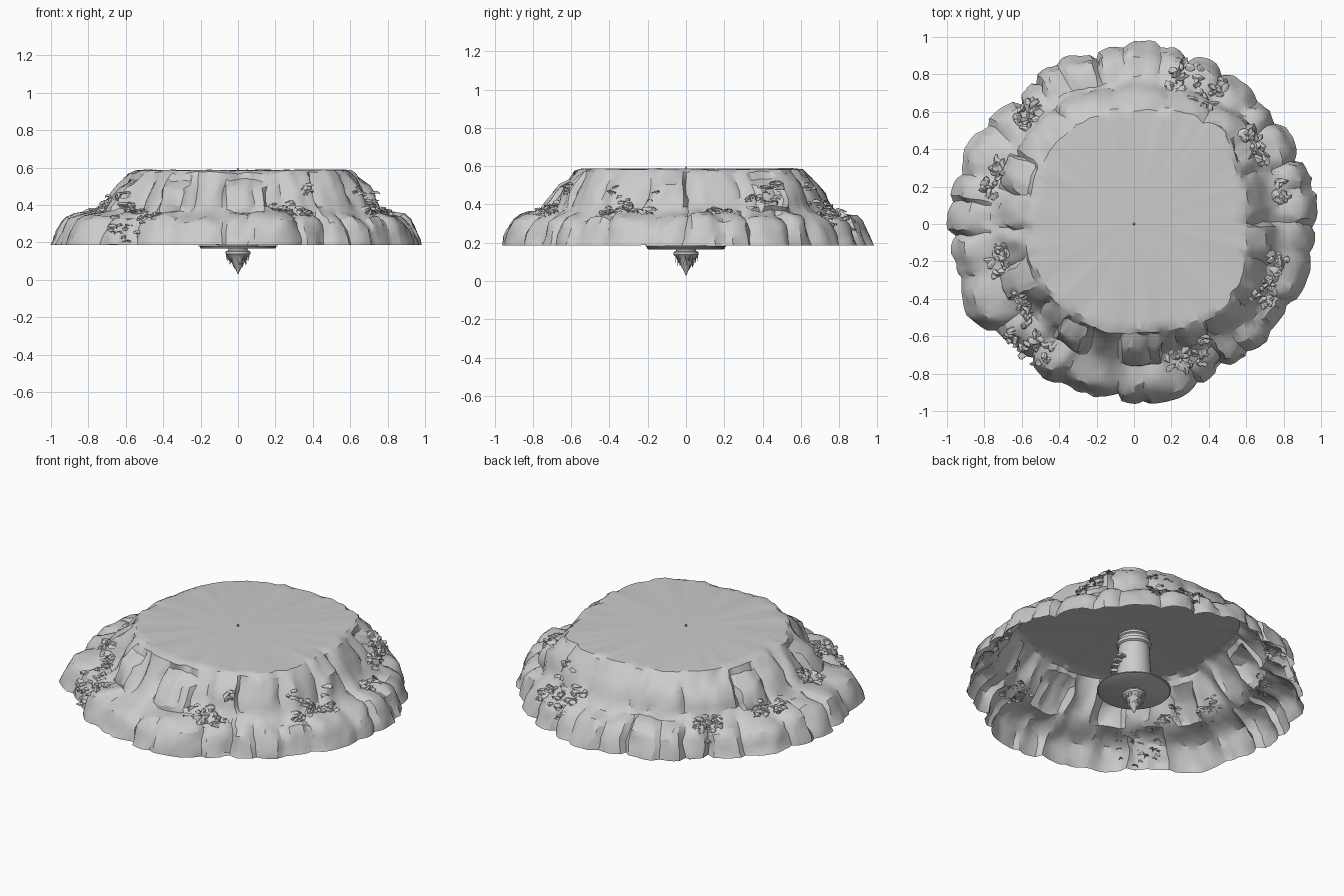
import bpy, bmesh, math, random
from mathutils import Vector, Matrix, noise
from mathutils.bvhtree import BVHTree

if "Cube" in bpy.data.objects:
    bpy.data.objects.remove(bpy.data.objects["Cube"])

random.seed(7)
TAU = math.tau


def finish(bm, name, angle=35):
    me = bpy.data.meshes.new(name)
    bm.to_mesh(me)
    bm.free()
    me.shade_smooth()
    me.set_sharp_from_angle(angle=math.radians(angle))
    ob = bpy.data.objects.new(name, me)
    bpy.context.collection.objects.link(ob)
    return ob


def loft(bm, rings, caps=False):
    """Skin a list of closed rings of points."""
    vs = [[bm.verts.new(p) for p in r] for r in rings]
    n = len(vs[0])
    for a, b in zip(vs, vs[1:]):
        for i in range(n):
            j = (i + 1) % n
            bm.faces.new((a[i], a[j], b[j], b[i]))
    if caps:
        bm.faces.new(vs[0][::-1])
        bm.faces.new(vs[-1])
    return vs


def lathe(name, profile, n=32):
    bm = bmesh.new()
    loft(bm, [[(r * math.cos(TAU * i / n), r * math.sin(TAU * i / n), z)
               for i in range(n)] for r, z in profile], True)
    return finish(bm, name)


def around(table, a):
    """Value of a table of evenly spaced angles, interpolated."""
    t = (a / TAU % 1) * len(table)
    i = int(t) % len(table)
    f = t - int(t)
    return table[i] * (1 - f) + table[(i + 1) % len(table)] * f


# Outline of the foot and of the plateau rim, every 15 degrees from +x
foot = [.97, .97, .96, .94, .94, .95, .96, .92, .95, .91, .97, .97,
        .98, .98, 1.0, .90, .93, .92, .94, .95, .89, .93, .95, .95]
rim = [.59, .60, .63, .68, .66, .62, .60, .60, .61, .60, .57, .56,
       .56, .56, .57, .57, .58, .58, .56, .58, .61, .66, .66, .61]


def make_blocks(count):
    """Rock columns: start angle, width, random offsets."""
    w = [random.uniform(.6, 1.5) for _ in range(count)]
    k = TAU / sum(w)
    out, a = [], 0
    for x in w:
        out.append((a, x * k, random.uniform(-1, 1), random.uniform(-1, 1)))
        a += x * k
    return out


lower, upper = make_blocks(29), make_blocks(19)
# Columns broken off below the rim: middle and half width in degrees
steps = [(272, 9), (158, 7), (35, 6), (205, 6), (240, 5)]


def block_at(blocks, a):
    for s, w, p, q in blocks:
        if s <= a < s + w:
            return abs(2 * (a - s) / w - 1) ** 4, p, q
    return 1, 0, 0


# Cliff: (share of the way from rim to foot, height, tier)
profile = [(1.0, .186, 0), (.97, .215, 0), (.93, .25, 0), (.89, .285, 0), (.84, .317, 0),
           (.75, .340, 0), (.62, .352, 0), (.50, .365, 1), (.41, .39, 1), (.35, .425, 1),
           (.29, .465, 1), (.22, .505, 1), (.13, .54, 1), (.06, .567, 1), (0, .584, 2), (-.12, .586, 2)]


def cliff_point(a, f, z, tier):
    ro, ri = around(foot, a), around(rim, a)
    lc, lp, lq = block_at(lower, a)
    uc, up, uq = block_at(upper, a)
    r = ri + (ro - ri) * f
    if tier == 0:
        r += .016 * lp - .036 * lc + .012
        if f < .99:
            z += .012 * lq - .016 * lc * (f < .9)
    elif tier == 1:
        bulge = math.sin(min(1, max(0, (z - .35) / .23)) * math.pi)
        r += bulge * (.026 * up - .03 * uc + .012)
        if any(abs(math.degrees(a) - m) < w for m, w in steps) and .38 < z < .55:
            r += .035 * (z < .52) - .012 * (z > .52)
            z -= .012 * (z > .5)
    else:
        r += .010 * up - .018 * uc
    p = Vector((r * math.cos(a), r * math.sin(a), z))
    n = noise.noise_vector(p * 7) * .018 + noise.noise_vector(p * 17) * .012
    if tier == 2:
        n.z *= .25
    if f == 1.0:
        n.z *= .1
    return p + n


N = 200
bm = bmesh.new()
rows = loft(bm, [[cliff_point(TAU * i / N, *s) for i in range(N)] for s in profile])
centre = bm.verts.new((0, 0, .585))
for i in range(N):
    bm.faces.new((rows[-1][i], rows[-1][(i + 1) % N], centre))
ground = BVHTree.FromBMesh(bm)
finish(bm, "cliff_shell", 28)

# Rubble heaps lying on the ledge: x, y, spread along the ledge, spread across
heaps = [(.33, .75, .17, .09), (-.57, .58, .11, .05), (-.75, .25, .12, .04), (-.72, -.20, .10, .05),
         (-.55, -.64, .15, .08), (.30, -.71, .15, .06), (.73, -.30, .17, .05),
         (.65, .42, .12, .03), (.77, .18, .07, .04), (-.60, -.42, .08, .03)]
bm = bmesh.new()
for x, y, along, across in heaps:
    a, r = math.atan2(y, x), math.hypot(x, y)
    for _ in range(int(220 * along)):
        da, dr = random.uniform(-along, along) * .85, random.uniform(-across, across)
        ang, rad = a + da / r, r + dr
        x0, y0 = rad * math.cos(ang), rad * math.sin(ang)
        hit = ground.ray_cast(Vector((x0, y0, 1)), Vector((0, 0, -1)))[0]
        if hit is None:
            continue
        m = (Matrix.Translation((x0, y0, hit.z + .006))
             @ Matrix.Rotation(random.uniform(0, TAU), 4, 'Z')
             @ Matrix.Rotation(random.uniform(-.5, .5), 4, 'X')
             @ Matrix.Diagonal((random.uniform(.018, .042), random.uniform(.012, .024),
                                random.uniform(.008, .016), 1)))
        for v in bmesh.ops.create_icosphere(bm, subdivisions=1, radius=1, matrix=m)["verts"]:
            v.co += noise.noise_vector(v.co * 60) * .011
bottom = [f for f in bm.faces if f.normal.z < -.2]
bmesh.ops.delete(bm, geom=bottom, context='FACES')
finish(bm, "ledge_rubble", 15)

# Thin base disc under the tower
lathe("base_disc", [(.195, .166), (.203, .170), (.203, .176), (.21, .178), (.21, .182), (.20, .184)], 48)

# Tower hidden inside the hollow, with collar rings, dome and a finial through the plateau
lathe("tower", [(.108, .183), (.104, .21), (.096, .30), (.089, .42), (.087, .455), (.098, .462),
                (.098, .482), (.086, .486), (.084, .505), (.092, .51), (.092, .522), (.075, .54),
                (.045, .556), (.012, .565), (.006, .57), (.006, .592), (.001, .598)], 32)

# Crooked steps jutting from the tower wall
bm = bmesh.new()
for i in range(6):
    m = (Matrix.Rotation(math.radians(-75 + 17 * i), 4, 'Z')
         @ Matrix.Translation((.105, 0, .27 + .017 * i)) @ Matrix.Diagonal((.05, .035, .014, 1)))
    bmesh.ops.create_cube(bm, size=1, matrix=m)
finish(bm, "tower_steps")

# Hanging root core below the disc
lathe("root_core", [(.05, .166), (.052, .158), (.066, .152), (.066, .138), (.054, .125),
                    (.042, .105), (.028, .08), (.013, .055), (.002, .03)], 20)

# Thin spikes hanging around the core
bm = bmesh.new()
for i in range(90):
    a, r = random.uniform(0, TAU), .062 * math.sqrt(random.uniform(.05, 1))
    length = random.uniform(.02, .05) + (.062 - r) * 1.0
    bmesh.ops.create_cone(bm, segments=5, radius1=.0006, radius2=.004, depth=length, cap_ends=True,
                          matrix=Matrix.Translation((r * math.cos(a), r * math.sin(a), .145 - length / 2)))
finish(bm, "root_spikes")
